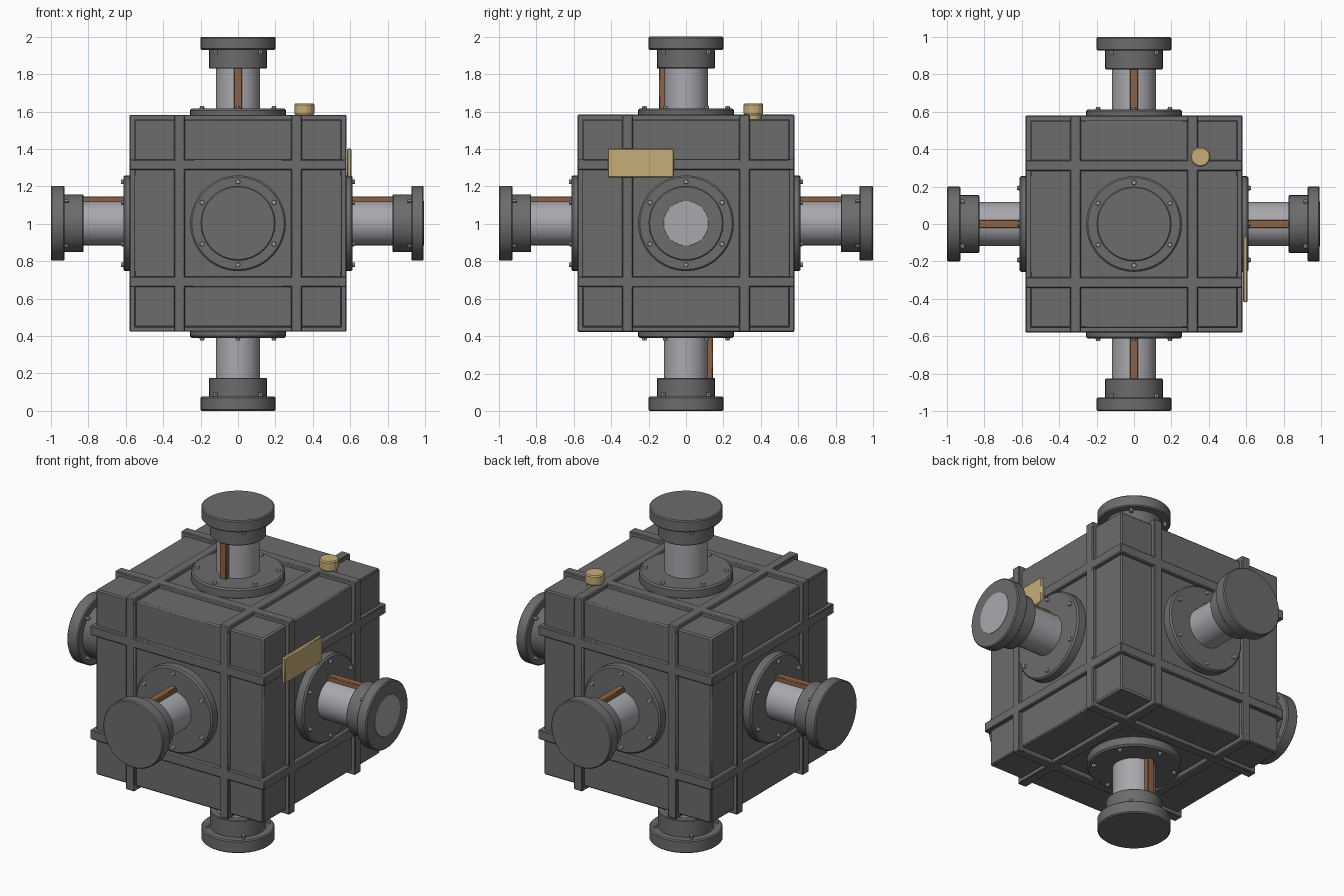
import bpy, bmesh, math
from mathutils import Matrix, Vector

cube = bpy.data.objects.get("Cube")
if cube:
    bpy.data.objects.remove(cube, do_unlink=True)

CENTRE = Vector((0, 0, 1.003))
HALF, RIB_OUT = 0.557, 0.58
X, Y, Z = Vector((1, 0, 0)), Vector((0, 1, 0)), Vector((0, 0, 1))
made = []


def material(name, colour, metallic=0.0):
    mat = bpy.data.materials.new(name)
    mat.use_nodes = True
    mat.diffuse_color = (*colour, 1)
    mat.node_tree.nodes["Principled BSDF"].inputs["Base Color"].default_value = (*colour, 1)
    return mat


dark = material("dark_grey_iron", (0.15, 0.15, 0.15))
steel = material("light_grey_steel", (0.39, 0.39, 0.42))
brass = material("brass", (0.56, 0.42, 0.19))
copper = material("brown_copper", (0.27, 0.125, 0.06))


def finish(name, bm, mat, matrix):
    bmesh.ops.recalc_face_normals(bm, faces=bm.faces)
    mesh = bpy.data.meshes.new(name)
    bm.to_mesh(mesh)
    bm.free()
    mesh.materials.append(mat)
    obj = bpy.data.objects.new(name, mesh)
    obj.matrix_world = matrix
    bpy.context.collection.objects.link(obj)
    made.append(obj)
    return obj


def box(name, size, centre, mat, matrix, bevel=0.005):
    bm = bmesh.new()
    bmesh.ops.create_cube(bm, size=1)
    bmesh.ops.scale(bm, vec=size, verts=bm.verts)
    bmesh.ops.translate(bm, vec=centre, verts=bm.verts)
    obj = finish(name, bm, mat, matrix)
    mod = obj.modifiers.new("edge_bevel", 'BEVEL')
    mod.width, mod.segments = bevel, 1
    return obj


def lathe(name, profile, mat, matrix, sides=40):
    """Revolve (radius, height) points around local z."""
    bm = bmesh.new()
    verts = [bm.verts.new((r, 0, h)) for r, h in profile]
    edges = [bm.edges.new(pair) for pair in zip(verts, verts[1:])]
    bmesh.ops.spin(bm, geom=verts + edges, cent=(0, 0, 0), axis=(0, 0, 1),
                   angle=math.tau, steps=sides, use_merge=False)
    bmesh.ops.remove_doubles(bm, verts=bm.verts, dist=1e-5)
    return finish(name, bm, mat, matrix)


def disc(name, radius, low, high, mat, matrix, bevel=0.008, sides=40):
    return lathe(name, [(0, low), (radius - bevel, low), (radius, low + bevel),
                        (radius, high - bevel), (radius - bevel, high), (0, high)],
                 mat, matrix, sides)


def bolt_ring(name, count, start, ring, radius, low, high, matrix):
    bm = bmesh.new()
    for i in range(count):
        a = start + math.tau * i / count
        place = Matrix.Translation((ring * math.cos(a), ring * math.sin(a), (low + high) / 2))
        bmesh.ops.create_cone(bm, cap_ends=True, segments=8, radius1=radius,
                              radius2=radius * 0.8, depth=high - low, matrix=place)
    finish(name, bm, steel, matrix)


def frame(axis, up):
    """Local z runs along axis, local y along up."""
    rot = Matrix((up.cross(axis), up, axis)).transposed().to_4x4()
    return Matrix.Translation(CENTRE) @ rot


# Housing
middle = Matrix.Translation(CENTRE)
box("housing", (2 * HALF,) * 3, (0, 0, 0), dark, middle, 0.008)

# Ports and ribs: one set per face
ports = {
    "right": (-X, Z, 1.0), "left": (X, Z, 0.993),
    "front": (-Y, Z, 1.0), "back": (Y, Z, 1.0),
    "top": (Z, -Y, 0.997), "bottom": (-Z, Y, 1.003),
}
for side, (axis, up, end) in ports.items():
    m = frame(axis, up)
    depth = RIB_OUT - HALF + 0.02
    for k, s in (("a", -1), ("b", 1)):
        at = RIB_OUT - depth / 2
        box(f"{side}_rib_upright_{k}", (0.057, 2 * RIB_OUT, depth), (s * 0.313, 0, at), dark, m)
        box(f"{side}_rib_cross_{k}", (2 * RIB_OUT, 0.057, depth), (0, s * 0.313, at), dark, m)
    disc(f"{side}_flange", 0.256, 0.55, 0.613, dark, m, 0.009)
    bolt_ring(f"{side}_flange_bolts", 6, math.pi / 2, 0.222, 0.014, 0.605, 0.626, m)
    lathe(f"{side}_tube", [(0.118, 0.6), (0.118, 0.84)], steel, m)
    box(f"{side}_copper_strip", (0.043, 0.04, 0.225), (0, 0.124, 0.722), copper, m, 0.004)
    disc(f"{side}_collar", 0.154, 0.827, 0.94, dark, m, 0.004)
    bolt_ring(f"{side}_collar_bolts", 4, math.pi / 4, 0.17, 0.011, 0.905, 0.935, m)
    disc(f"{side}_end_cap", 0.2, 0.927, end, dark, m, 0.006)

# Bright window disc in the left end cap
disc("left_window", 0.12, 0.985, 0.995, steel, frame(X, Z), 0.001)

# Knurled filler cap on the top
filler = Matrix.Translation((0.355, 0.36, 0))
lathe("filler_cap", [(0, 1.55), (0.042, 1.55), (0.044, 1.575), (0.054, 1.592),
                     (0.054, 1.636), (0.048, 1.643), (0, 1.643)], brass, filler, 14)

# Name plate on the left side
box("name_plate", (0.024, 0.354, 0.154), (0.595, -0.241, 1.325), brass, Matrix.Identity(4), 0.005)

# Smooth round surfaces, keep hard edges
bpy.ops.object.select_all(action='DESELECT')
for obj in made:
    obj.select_set(True)
bpy.context.view_layer.objects.active = made[0]
bpy.ops.object.shade_smooth_by_angle(angle=math.radians(25))
